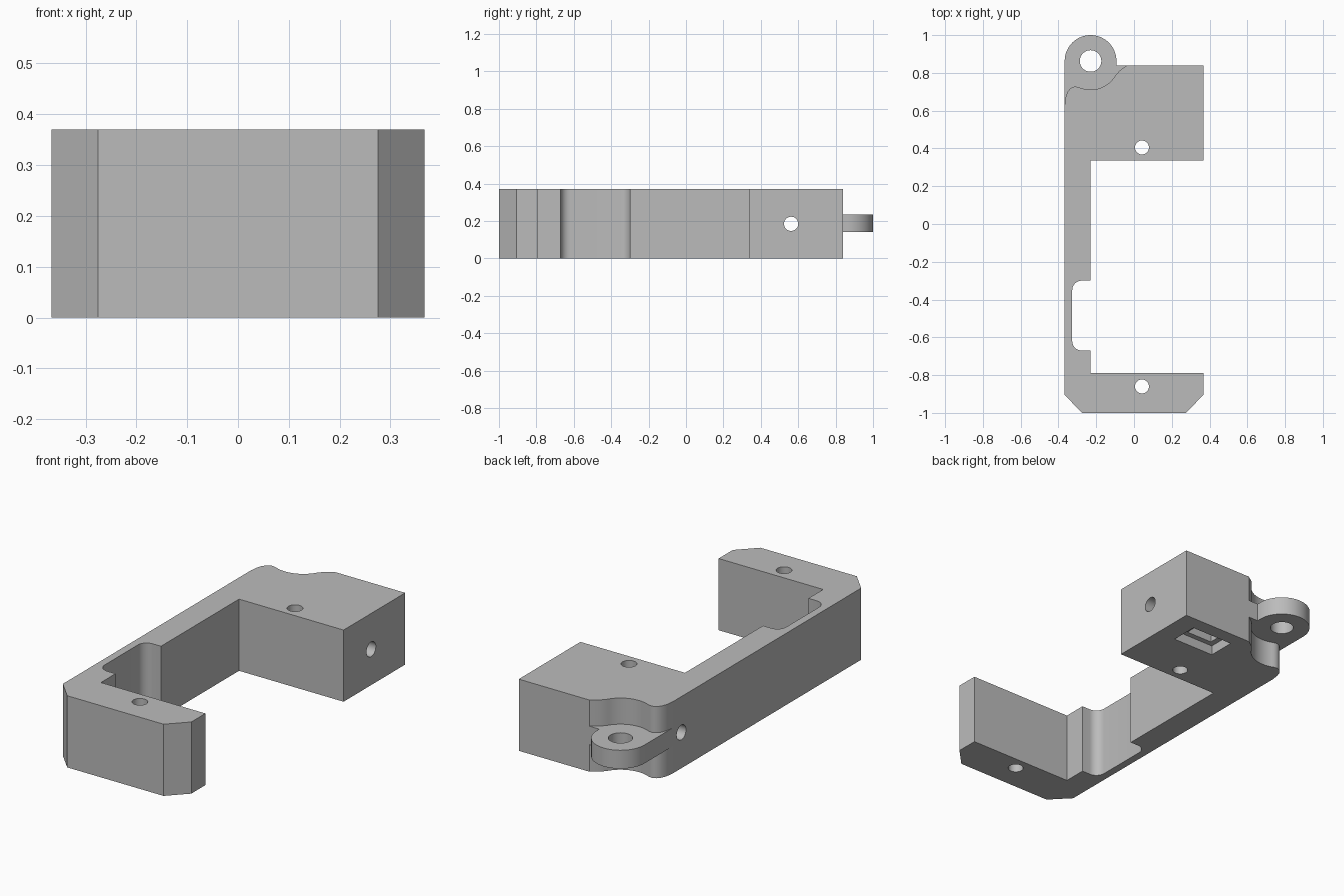
import bpy, bmesh
from math import radians, cos, sin
from mathutils import Matrix

if "Cube" in bpy.data.objects:
    bpy.data.objects.remove(bpy.data.objects["Cube"], do_unlink=True)

HEIGHT = 0.37
TAB = (-0.23, 0.863)          # centre of the mounting eye
TAB_BOTTOM, TAB_TOP = 0.14, 0.235

grey = bpy.data.materials.new("plain_grey")
grey.use_nodes = True
grey.diffuse_color = (0.5, 0.5, 0.5, 1)
grey.node_tree.nodes["Principled BSDF"].inputs["Base Color"].default_value = (0.5, 0.5, 0.5, 1)


def arc(centre, radius, start, end, steps):
    angles = [radians(start + (end - start) * i / steps) for i in range(steps + 1)]
    return [(centre[0] + radius * cos(a), centre[1] + radius * sin(a)) for a in angles]


def make_object(name, bm):
    bmesh.ops.recalc_face_normals(bm, faces=bm.faces)
    mesh = bpy.data.meshes.new(name)
    bm.to_mesh(mesh)
    bm.free()
    mesh.materials.append(grey)
    ob = bpy.data.objects.new(name, mesh)
    bpy.context.collection.objects.link(ob)
    return ob


def prism(name, outline, bottom, top):
    bm = bmesh.new()
    face = bm.faces.new([bm.verts.new((x, y, bottom)) for x, y in outline])
    made = bmesh.ops.extrude_face_region(bm, geom=[face])["geom"]
    verts = [v for v in made if isinstance(v, bmesh.types.BMVert)]
    bmesh.ops.translate(bm, verts=verts, vec=(0, 0, top - bottom))
    return make_object(name, bm)


def rod(name, centre, radius, axis="Z"):
    bm = bmesh.new()
    turn = Matrix.Rotation(radians(90), 4, "Y") if axis == "X" else Matrix()
    bmesh.ops.create_cone(bm, cap_ends=True, segments=40, radius1=radius, radius2=radius,
                          depth=2, matrix=Matrix.Translation(centre) @ turn)
    return make_object(name, bm)


def box(name, x0, x1, y0, y1, z0, z1):
    return prism(name, [(x0, y0), (x1, y0), (x1, y1), (x0, y1)], z0, z1)


# C-shaped bracket with chamfered foot, thinned wall and mounting eye
outline = [(-0.275, -1), (0.275, -1), (0.367, -0.905), (0.367, -0.79),
           (-0.23, -0.79), (-0.23, -0.67)]
outline += arc((-0.277, -0.62), 0.05, 270, 180, 10)
outline += arc((-0.277, -0.35), 0.05, 180, 90, 10)
outline += [(-0.23, -0.30), (-0.23, 0.337), (0.367, 0.337), (0.367, 0.84), (-0.093, 0.84)]
outline += arc(TAB, 0.137, 0, 180, 32)
outline += [(-0.367, -0.905)]
bracket = prism("bracket", outline, 0, HEIGHT)

# Wavy relief above and below the mounting eye
wave = [(-0.5, 0.62), (-0.3668, 0.63), (-0.362, 0.67), (-0.352, 0.70), (-0.335, 0.72), (-0.315, 0.728)]
wave += arc(TAB, 0.152, 245, 330, 18)
wave += [(-0.075, 0.813), (-0.037, 0.84), (0.02, 0.88), (0.02, 1.2), (-0.5, 1.2)]
cutters = [
    prism("upper_relief_cutter", wave, TAB_TOP, HEIGHT + 0.1),
    prism("lower_relief_cutter", wave, -0.1, TAB_BOTTOM),
    # Screw holes
    rod("eye_hole_cutter", (*TAB, 0), 0.057),
    rod("block_hole_cutter", (0.042, 0.405, 0), 0.037),
    rod("foot_hole_cutter", (0.042, -0.86, 0), 0.037),
    rod("cross_hole_cutter", (0, 0.562, HEIGHT / 2), 0.038, "X"),
    # Stepped pocket in the underside
    box("pocket_cutter", 0.02, 0.26, 0.622, 0.767, -0.1, 0.05),
    box("deep_pocket_cutter", 0.05, 0.2, 0.65, 0.74, -0.1, 0.16),
]

bpy.context.view_layer.objects.active = bracket
bracket.select_set(True)
for cutter in cutters:
    mod = bracket.modifiers.new(cutter.name, "BOOLEAN")
    mod.operation = "DIFFERENCE"
    mod.solver = "EXACT"
    mod.object = cutter
    bpy.ops.object.modifier_apply(modifier=mod.name)
for cutter in cutters:
    bpy.data.objects.remove(cutter, do_unlink=True)

bpy.ops.object.shade_smooth_by_angle(angle=radians(30))
